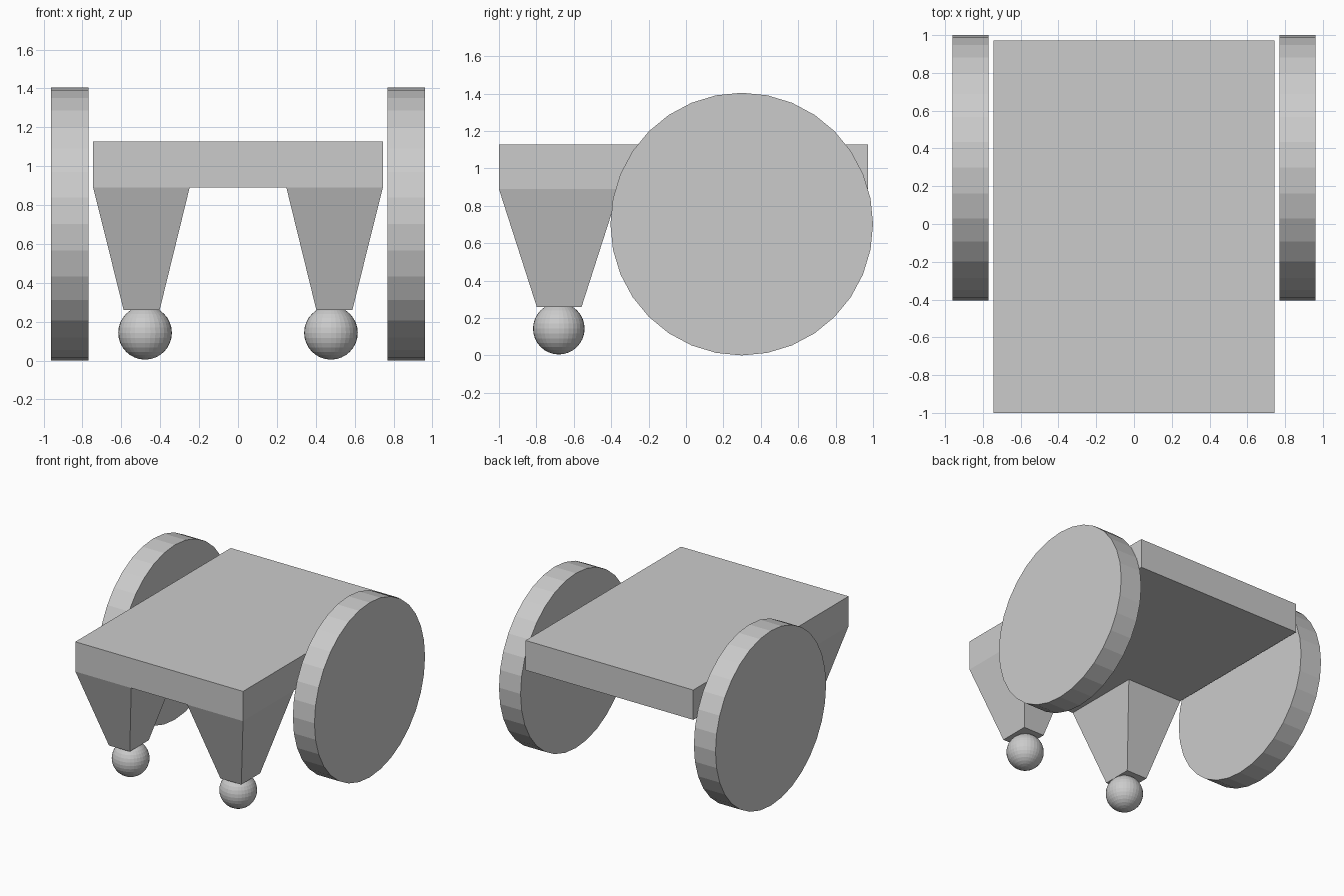
import bpy, bmesh
from math import radians
from mathutils import Matrix

if "Cube" in bpy.data.objects:
    bpy.data.objects.remove(bpy.data.objects["Cube"])


def add_object(name, bm):
    bmesh.ops.recalc_face_normals(bm, faces=bm.faces)
    mesh = bpy.data.meshes.new(name)
    bm.to_mesh(mesh)
    bm.free()
    obj = bpy.data.objects.new(name, mesh)
    bpy.context.collection.objects.link(obj)
    return obj


def tapered_box(name, bottom, top):
    """Box between two rectangles, each (x0, x1, y0, y1, z)."""
    bm = bmesh.new()
    bmesh.ops.create_cube(bm, size=2)
    for v in bm.verts:
        x0, x1, y0, y1, z = top if v.co.z > 0 else bottom
        v.co = (x1 if v.co.x > 0 else x0, y1 if v.co.y > 0 else y0, z)
    return add_object(name, bm)


def wheel(name, x):
    bm = bmesh.new()
    bmesh.ops.create_cone(bm, cap_ends=True, segments=32, radius1=0.702,
                          radius2=0.702, depth=0.192,
                          matrix=Matrix.Translation((x, 0.298, 0.702))
                          @ Matrix.Rotation(radians(90), 4, 'Y'))
    return add_object(name, bm)


def ball(name, x):
    bm = bmesh.new()
    bmesh.ops.create_uvsphere(bm, u_segments=32, v_segments=16, radius=0.138,
                              matrix=Matrix.Translation((x, -0.68, 0.143)))
    return add_object(name, bm)


# Flat platform
tapered_box("platform", (-0.745, 0.745, -1.0, 0.972, 0.889),
            (-0.745, 0.745, -1.0, 0.972, 1.128))

# Mirrored pairs: big rear wheels, tapered front legs, ball casters
for side, s in (("left", -1), ("right", 1)):
    wheel(f"{side}_wheel", s * 0.866)
    bx = sorted((s * 0.403, s * 0.588))
    tx = sorted((s * 0.249, s * 0.745))
    tapered_box(f"{side}_leg", (*bx, -0.798, -0.558, 0.26),
                (*tx, -1.0, -0.356, 0.889))
    ball(f"{side}_caster_ball", s * 0.478)
